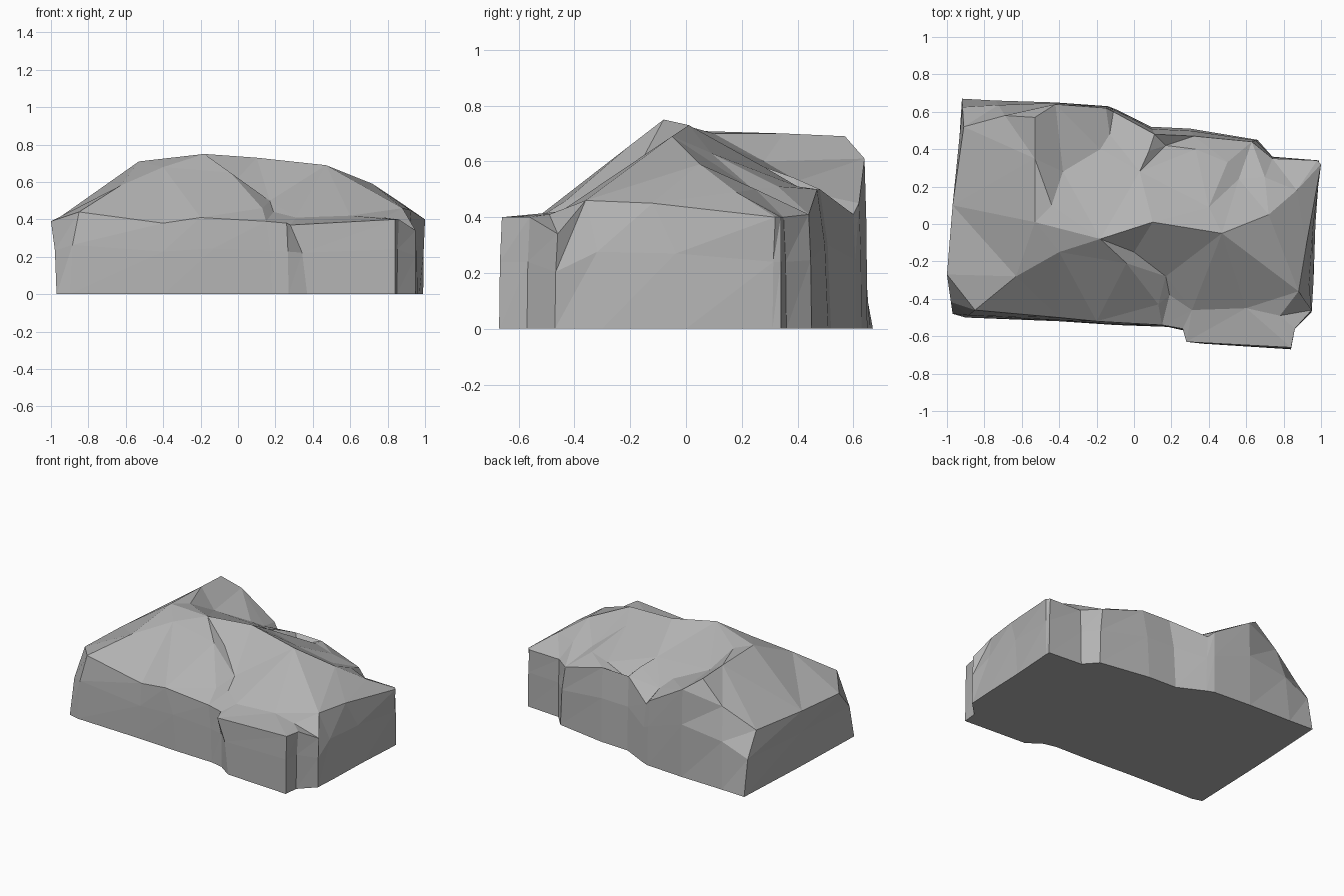
import bpy
import bmesh
from mathutils import Vector
from mathutils.geometry import delaunay_2d_cdt

default_cube = bpy.data.objects.get("Cube")
if default_cube:
    bpy.data.objects.remove(default_cube, do_unlink=True)

CENTI = 0.01  # profiles below are in hundredths of a unit

# Ground outline, counter-clockwise from the front left corner
ground = [(-97, -48), (-90, -50), (-40, -52), (-10, -54), (18, -55), (27, -57),
          (37, -64), (84, -67), (85, -57), (95, -47), (96, -30), (97, 0),
          (99, 31), (99, 34), (74, 36), (66, 45), (30, 51), (9, 52), (-9, 61),
          (-14, 63), (-42, 65), (-74, 66), (-92, 67), (-95, 10)]

# Rim where the side walls meet the sloping top, matching the ground outline
rim = [(-100, -27, 39), (-85, -46, 44), (-40, -50, 38), (-20, -52, 41),
       (15, -54, 39), (26, -56, 38), (28, -63, 37), (84, -66, 40),
       (86, -56, 40), (95, -46, 34), (88, -36, 46), (92, -12, 45),
       (100, 32, 40), (98, 34, 40), (74, 35, 40), (63, 44, 41), (32, 47, 50),
       (11, 48, 50), (-11, 60, 41), (-15, 62, 45), (-42, 64, 61),
       (-69, 58, 54), (-91, 52, 41), (-97, 10, 40)]
front_left, step_foot, right_end, back_corner = rim[1], rim[4], rim[12], rim[21]

# Break lines on the top: each one is a visible crease of the rock
peak = (-18, -8, 75)
saddle = (10, 1, 73)
shelf_top = (-44, 10, 70)
shelf_back = (-53, 57, 69)
main_ridge = [front_left, (-63, -28, 58), (-40, -15, 68), peak, saddle,
              (47, -5, 69), (72, 5, 59), (87, 18, 49), right_end]
left_shelf = [peak, (-53, 1, 71), shelf_top, (-53, 35, 70), shelf_back, back_corner]
shelf_corner = [shelf_back, rim[20]]
shelf_drop = [shelf_top, (-38, 28, 60), (-18, 40, 53), (-13, 48, 48), rim[18]]
step_upper = [peak, (-4, -21, 65), (13, -43, 46), step_foot]
step_lower = [peak, (0, -15, 62), (17, -28, 50), (19, -38, 44), (31, -46, 41)]
front_ledge = [step_lower[-1], (60, -45, 42), (78, -49, 41), rim[10]]
back_slab = [saddle, (3, 28, 58), (8, 39, 54), (17, 42, 45), (33, 40, 51)]
back_chip = [(40, 9, 63), (50, 33, 51), (56, 24, 50), (70, 25, 50)]
creases = [main_ridge, left_shelf, shelf_corner, shelf_drop, step_upper,
           step_lower, front_ledge, back_slab, back_chip]


def triangulate_top():
    """Fit triangles over the rim and creases, keeping every crease as an edge."""
    points = list(rim)
    edges = []
    for line in creases:
        for point in line:
            if point not in points:
                points.append(point)
        edges += [(points.index(a), points.index(b)) for a, b in zip(line, line[1:])]
    flat = [Vector(p[:2]) for p in points]
    border = [list(range(len(rim)))]
    verts, _, faces, sources, _, _ = delaunay_2d_cdt(flat, edges, border, 1, 0.001)
    top = []
    for v, source in zip(verts, sources):
        i = source[0] if source else min(
            range(len(flat)), key=lambda k: (flat[k] - v).length)
        top.append(Vector((v.x, v.y, points[i][2])) * CENTI)
    return top, faces


def bridge(bm, lower, upper):
    """Join two closed rings of vertices with triangles."""
    count = len(lower)
    for i in range(count):
        j = (i + 1) % count
        bm.faces.new((lower[i], lower[j], upper[j]))
        bm.faces.new((lower[i], upper[j], upper[i]))


def build_rock():
    bm = bmesh.new()
    base_co = [Vector((x, y, 0)) * CENTI for x, y in ground]
    rim_co = [Vector(p) * CENTI for p in rim]

    # Side walls: nearly upright low down, then leaning in to the rim
    middle_co = []
    for low, high in zip(base_co, rim_co):
        middle = low.lerp(high, 0.3)
        middle.z = high.z * 0.6
        middle_co.append(middle)
    rings = [[bm.verts.new(co) for co in ring]
             for ring in (base_co, middle_co, rim_co)]
    bridge(bm, rings[0], rings[1])
    bridge(bm, rings[1], rings[2])

    # Flat underside
    bm.faces.new(list(reversed(rings[0])))

    # Creased top
    top, faces = triangulate_top()
    top_verts = [bm.verts.new(co) for co in top]
    for face in faces:
        bm.faces.new([top_verts[i] for i in face])

    bmesh.ops.remove_doubles(bm, verts=bm.verts[:], dist=0.0005)
    bmesh.ops.recalc_face_normals(bm, faces=bm.faces[:])
    mesh = bpy.data.meshes.new("rock")
    bm.to_mesh(mesh)
    bm.free()
    rock = bpy.data.objects.new("rock", mesh)
    bpy.context.scene.collection.objects.link(rock)
    return rock


# Plain grey stone
stone = bpy.data.materials.new("grey stone")
stone.use_nodes = True
grey = (0.45, 0.45, 0.45, 1)
stone.diffuse_color = grey
for node in stone.node_tree.nodes:
    if node.type == "BSDF_PRINCIPLED":
        node.inputs["Base Color"].default_value = grey

rock = build_rock()
rock.data.materials.append(stone)
